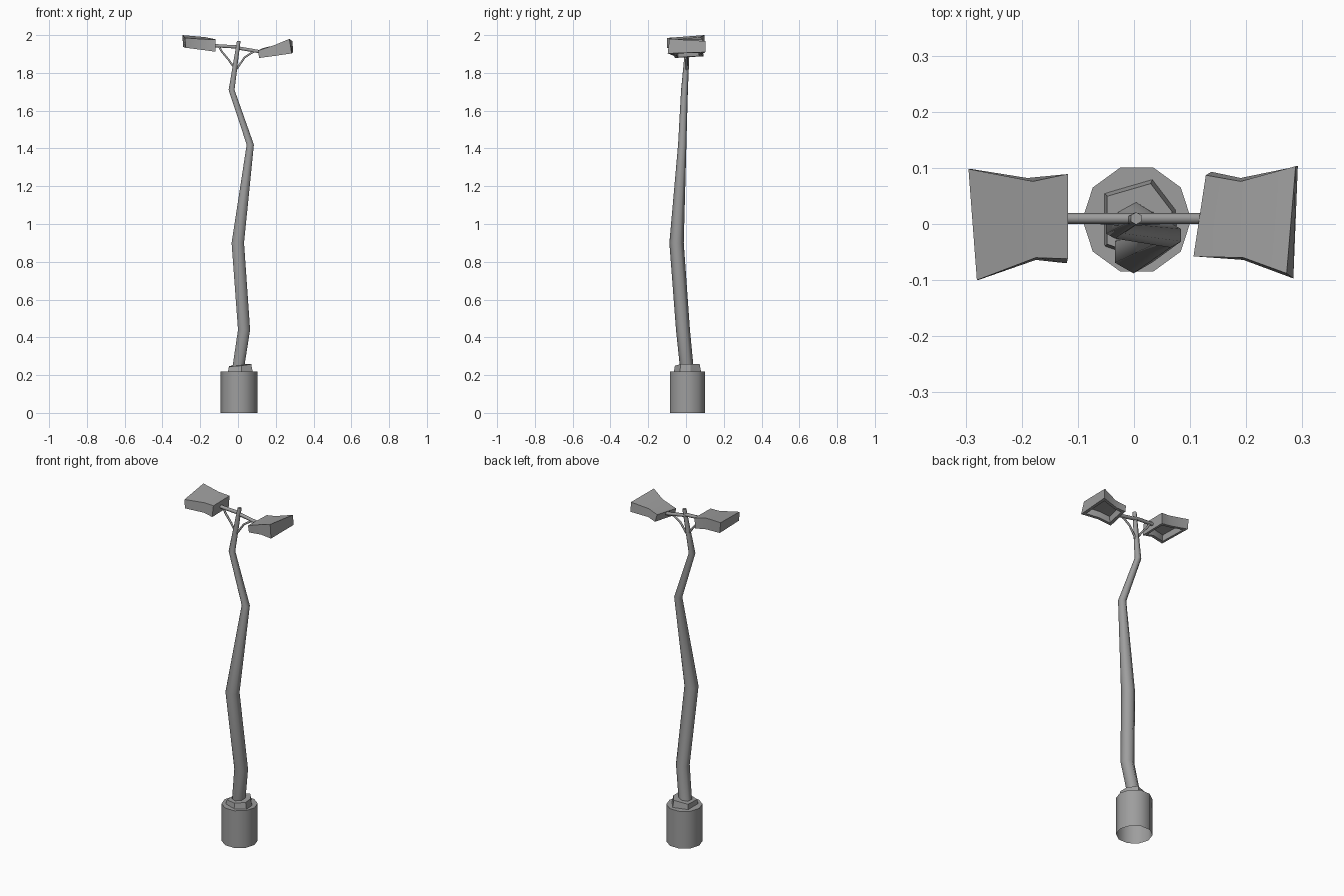
import bpy, bmesh
from math import cos, sin, pi, radians
from mathutils import Vector

if "Cube" in bpy.data.objects:
    bpy.data.objects.remove(bpy.data.objects["Cube"])

# Dark grey metal
grey = bpy.data.materials.new("dark_grey")
grey.diffuse_color = (0.34, 0.34, 0.34, 1)
grey.use_nodes = True
grey.node_tree.nodes["Principled BSDF"].inputs["Base Color"].default_value = grey.diffuse_color


def finish(bm, name, smooth=None):
    me = bpy.data.meshes.new(name)
    bm.to_mesh(me)
    bm.free()
    me.materials.append(grey)
    ob = bpy.data.objects.new(name, me)
    bpy.context.collection.objects.link(ob)
    if smooth:
        bpy.ops.object.select_all(action='DESELECT')
        ob.select_set(True)
        bpy.context.view_layer.objects.active = ob
        bpy.ops.object.shade_smooth_by_angle(angle=radians(smooth))
    return ob


def loft(name, rings, smooth=None, bottom=True):
    """Bridge equal-length rings of points and cap the ends."""
    bm = bmesh.new()
    vs = [[bm.verts.new(p) for p in r] for r in rings]
    n = len(vs[0])
    for a, b in zip(vs, vs[1:]):
        for i in range(n):
            j = (i + 1) % n
            bm.faces.new((a[i], a[j], b[j], b[i]))
    if bottom:
        bm.faces.new(vs[0])
    bm.faces.new(vs[-1])
    bmesh.ops.recalc_face_normals(bm, faces=bm.faces)
    return finish(bm, name, smooth)


def ring(x, y, z, r, n, start=0.0):
    return [(x + r * cos(start + 2 * pi * i / n), y + r * sin(start + 2 * pi * i / n), z)
            for i in range(n)]


def bar(name, path, r, n=6):
    """Thin rod along a path lying in the xz plane."""
    pts = [Vector(p) for p in path]
    rings = []
    for i, p in enumerate(pts):
        d = (pts[min(i + 1, len(pts) - 1)] - pts[max(i - 1, 0)]).normalized()
        side = Vector((0, 1, 0))
        up = d.cross(side)
        rings.append([p + r * (cos(2 * pi * k / n) * side + sin(2 * pi * k / n) * up)
                      for k in range(n)])
    return loft(name, rings, 65)


# Round base block, open underneath
loft("base", [ring(0.005, 0.008, 0, 0.097, 10), ring(0.005, 0.008, 0.22, 0.097, 10)],
     40, bottom=False)

# Crooked collar on the base
collar = [(-0.053, 0.055), (0.033, 0.08), (0.075, 0.025), (0.078, -0.032),
          (0.02, -0.065), (-0.053, -0.04)]
tops = [0.248, 0.26, 0.26, 0.258, 0.25, 0.245]
loft("collar", [[(x, y, 0.215) for x, y in collar],
                [(x * 0.9, y * 0.9, z) for (x, y), z in zip(collar, tops)]])

# Bent, tapering pole
path = [(0.0, 0.005, 0.23, 0.036), (0.032, -0.016, 0.44, 0.037), (-0.001, -0.05, 0.90, 0.038),
        (0.065, -0.02, 1.42, 0.022), (-0.034, -0.008, 1.71, 0.018), (0.004, 0.01, 1.97, 0.011)]
loft("pole", [ring(*p, 6, pi / 2) for p in path], 65)

# Arms and curved braces
bar("left_arm", [(-0.14, 0.01, 1.945), (0.0, 0.01, 1.937)], 0.010)
bar("right_arm", [(0.0, 0.01, 1.932), (0.14, 0.01, 1.908)], 0.010)
bar("left_brace", [(-0.1, 0.008, 1.938), (-0.085, 0.007, 1.912), (-0.05, 0.005, 1.87),
                   (-0.015, 0.002, 1.82)], 0.006)
bar("right_brace", [(0.1, 0.008, 1.918), (0.075, 0.007, 1.908), (0.035, 0.005, 1.882),
                    (-0.015, 0.002, 1.81)], 0.006)


def lamp(name, top, bottom):
    """Flared shade with hollow underside; outlines are back then front corners."""
    bm = bmesh.new()
    t = [bm.verts.new(p) for p in top]
    b = [bm.verts.new(p) for p in bottom]
    for i in range(6):
        j = (i + 1) % 6
        bm.faces.new((b[i], b[j], t[j], t[i]))
    for v in (t, b):
        bm.faces.new((v[0], v[1], v[4], v[5]))
        bm.faces.new((v[1], v[2], v[3], v[4]))
    bmesh.ops.recalc_face_normals(bm, faces=bm.faces)
    under = [f for f in bm.faces if all(v in b for v in f.verts)]
    # Rim, then a recess pushed up into the shade
    for width in (0.016, 0.004):
        bmesh.ops.inset_region(bm, faces=under, thickness=width, use_even_offset=True)
    for v in {v for f in under for v in f.verts}:
        v.co.z += 0.035
    return finish(bm, name, 30)


lamp("left_lamp",
     [(-0.295, 0.098, 2.0), (-0.18, 0.076, 1.99), (-0.118, 0.089, 1.978),
      (-0.118, -0.062, 1.976), (-0.175, -0.06, 1.978), (-0.28, -0.1, 1.985)],
     [(-0.29, 0.098, 1.938), (-0.19, 0.082, 1.927), (-0.12, 0.086, 1.915),
      (-0.12, -0.07, 1.912), (-0.175, -0.064, 1.92), (-0.278, -0.1, 1.933)])
lamp("right_lamp",
     [(0.288, 0.103, 1.968), (0.19, 0.076, 1.945), (0.128, 0.087, 1.93),
      (0.106, -0.058, 1.918), (0.195, -0.06, 1.948), (0.272, -0.088, 1.98)],
     [(0.292, 0.103, 1.91), (0.19, 0.082, 1.898), (0.138, 0.093, 1.888),
      (0.112, -0.058, 1.879), (0.195, -0.064, 1.89), (0.284, -0.097, 1.903)])
